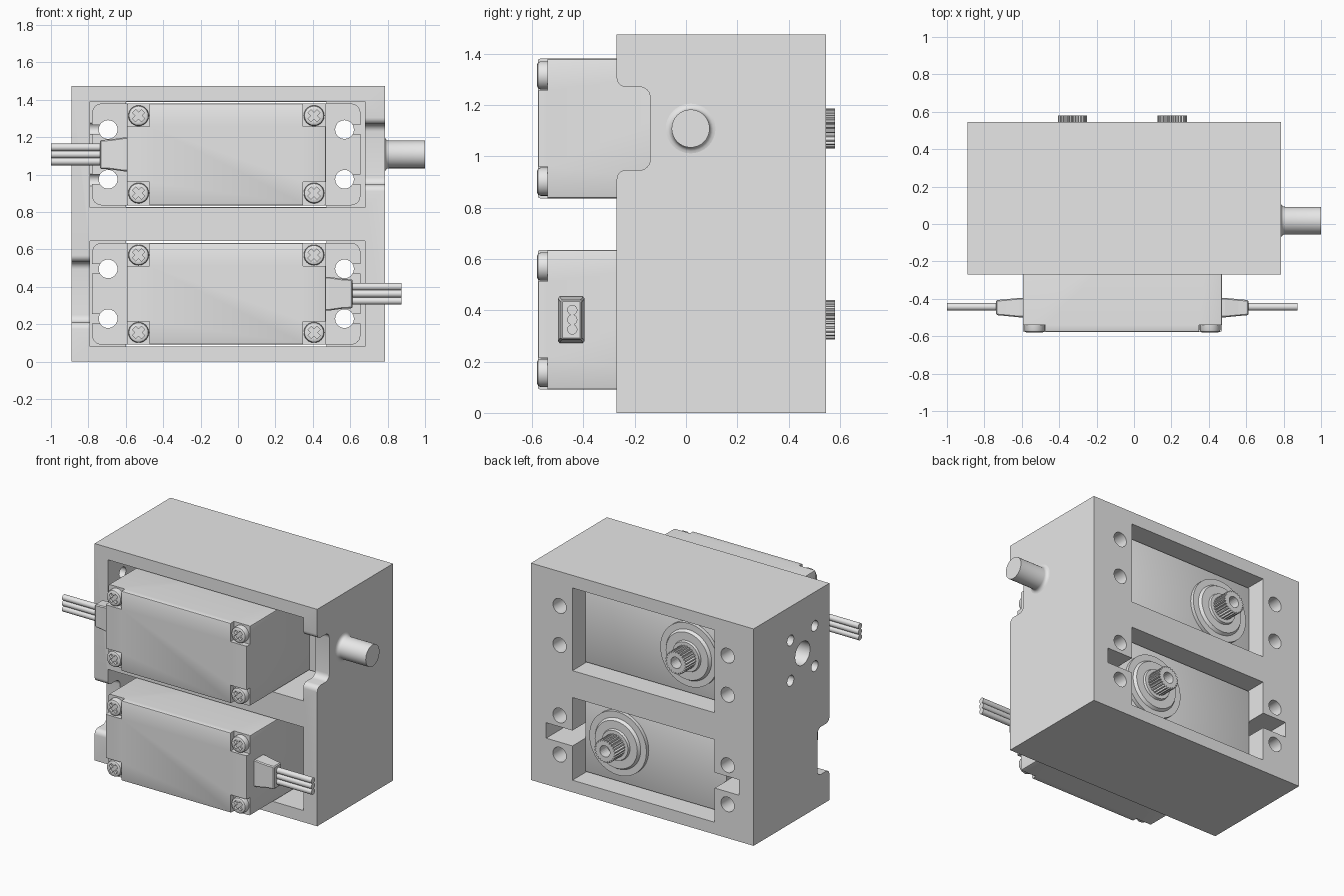
import bpy, bmesh, math
from mathutils import Vector

cube = bpy.data.objects.get("Cube")
if cube:
    bpy.data.objects.remove(cube, do_unlink=True)

grey = bpy.data.materials.new("light grey")
grey.use_nodes = True
grey.diffuse_color = (0.8, 0.8, 0.8, 1)
grey.node_tree.nodes["Principled BSDF"].inputs["Base Color"].default_value = (0.8, 0.8, 0.8, 1)


def finish(name, bm):
    bmesh.ops.recalc_face_normals(bm, faces=bm.faces)
    mesh = bpy.data.meshes.new(name)
    bm.to_mesh(mesh)
    bm.free()
    mesh.materials.append(grey)
    obj = bpy.data.objects.new(name, mesh)
    bpy.context.collection.objects.link(obj)
    return obj


def axis_point(axis, a, b, h):
    return Vector((h, a, b)) if axis == "X" else Vector((a, h, b))


def loft(name, rings):
    """Skin a list of equal-length point rings and cap both ends."""
    bm = bmesh.new()
    loops = [[bm.verts.new(p) for p in ring] for ring in rings]
    n = len(loops[0])
    for lo, hi in zip(loops, loops[1:]):
        for i in range(n):
            j = (i + 1) % n
            bm.faces.new((lo[i], lo[j], hi[j], hi[i]))
    bm.faces.new(loops[0])
    bm.faces.new(loops[-1])
    return finish(name, bm)


def prism(name, axis, points, h0, h1):
    return loft(name, [[axis_point(axis, a, b, h) for a, b in points] for h in (h0, h1)])


def box(name, x, y, z):
    x, z = sorted(x), sorted(z)
    return prism(name, "Y", [(x[0], z[0]), (x[1], z[0]), (x[1], z[1]), (x[0], z[1])], *y)


def circle(a, b, r, n=32):
    return [(a + r * math.cos(math.tau * i / n), b + r * math.sin(math.tau * i / n)) for i in range(n)]


def lathe(name, axis, a, b, profile, n=32):
    """Profile is (radius, height) pairs along the axis."""
    return loft(name, [[axis_point(axis, p, q, h) for p, q in circle(a, b, r, n)] for r, h in profile])


def apply_mod(obj, mod):
    with bpy.context.temp_override(object=obj, active_object=obj, selected_objects=[obj]):
        bpy.ops.object.modifier_apply(modifier=mod.name)


def cut(obj, *cutters):
    for c in cutters:
        mod = obj.modifiers.new("cut", "BOOLEAN")
        mod.operation, mod.solver, mod.object = "DIFFERENCE", "EXACT", c
        apply_mod(obj, mod)
        bpy.data.objects.remove(c, do_unlink=True)


def bevel(obj, width, segments=2):
    mod = obj.modifiers.new("bevel", "BEVEL")
    mod.width, mod.segments, mod.limit_method = width, segments, "ANGLE"
    apply_mod(obj, mod)


def smooth(obj):
    with bpy.context.temp_override(object=obj, active_object=obj, selected_objects=[obj],
                                   selected_editable_objects=[obj]):
        bpy.ops.object.shade_smooth_by_angle(angle=math.radians(35))


def arc(a, b, r, start, end, n=6):
    return [(a + r * math.cos(math.radians(start + (end - start) * i / n)),
             b + r * math.sin(math.radians(start + (end - start) * i / n))) for i in range(n + 1)]


MID = -0.0625                      # shared centre of both motors along x
MOTORS = {"upper": (-1, 1.108), "lower": (1, 0.363)}
FLOOR = 0.165                      # depth of the pocket floor
SHAFT_Y, SHAFT_Z = 0.018, 1.108

# Housing block with motor pockets, windows and screw holes
housing = box("housing", (-0.89, 0.785), (-0.27, 0.545), (0, 1.475))
for side, z in MOTORS.values():
    cut(housing,
        box("c", (-0.79, 0.68), (-0.4, FLOOR), (z - 0.283, z + 0.283)),
        box("c", (MID - 0.535, MID + 0.535), (0, 0.7), (z - 0.281, z + 0.281)))
    for sx in (-1, 1):
        for sz in (-1, 1):
            cut(housing, prism("c", "Y", circle(MID + sx * 0.632, z + sz * 0.133, 0.05), 0, 0.7))

# Cable slot across the back of the lower bay
cut(housing, box("c", (-0.78, 0.67), (0, 0.7), (0.315, 0.42)))

# Round-cornered notches in the front edge of each side wall
for z, x0, x1 in ((1.108, 0.6, 0.9), (0.372, -1, -0.7)):
    half = arc(-0.235, 0.197, 0.035, 180, 270) + arc(-0.18, 0.122, 0.04, 90, 0)
    outline = [(-0.4, 0.197)] + half
    points = [(y, z + d) for y, d in outline] + [(y, z - d) for y, d in reversed(outline)]
    cut(housing, prism("c", "X", points, x0, x1))

# Bearing hole and its four screw holes in one side wall
cut(housing, prism("c", "X", circle(SHAFT_Y, SHAFT_Z, 0.08), -1, -0.7))
for sy in (-1, 1):
    for sz in (-1, 1):
        cut(housing, prism("c", "X", circle(SHAFT_Y + sy * 0.13, SHAFT_Z + sz * 0.137, 0.036, 20), -1, -0.7))
smooth(housing)

# Stub shaft with a flared root
flare = [(0.097 - 0.023 * math.sin(t * math.pi / 8), 0.808 - 0.023 * math.cos(t * math.pi / 8)) for t in range(5)]
smooth(lathe("side_shaft", "X", SHAFT_Y, SHAFT_Z, [(0.097, 0.77)] + flare + [(0.074, 1.0)]))


def build_motor(label, side, z):
    def ux(u):
        return MID + side * u

    corners = [(sx, sz) for sx in (-1, 1) for sz in (-1, 1)]

    # Case with recessed corners
    case = box(label + "_motor_case", (ux(-0.532), ux(0.532)), (-0.577, 0.415), (z - 0.272, z + 0.272))
    bevel(case, 0.008)
    for sx, sz in corners:
        cut(case, box("c", (ux(sx * 0.41), ux(sx * 0.6)), (-0.7, -0.54), (z + sz * 0.148, z + sz * 0.35)))
    smooth(case)

    # Mounting flange with keyhole slots
    r = 0.05
    outline = []
    for sx, sz, a in ((1, 1, 0), (-1, 1, 90), (-1, -1, 180), (1, -1, 270)):
        outline += arc(MID + sx * (0.717 - r), z + sz * (0.272 - r), r, a, a + 90)
    flange = prism(label + "_mounting_flange", "Y", outline, 0.1, FLOOR - 0.002)
    for sx, sz in corners:
        hz = z + sz * 0.133
        cut(flange, prism("c", "Y", circle(ux(sx * 0.632), hz, 0.05), 0, 0.3),
            box("c", (ux(sx * 0.632), ux(sx * 0.8)), (0, 0.3), (hz - 0.025, hz + 0.025)))
    smooth(flange)

    # Cross-head case screws
    for i, (sx, sz) in enumerate(corners):
        x, h = ux(sx * 0.469), z + sz * 0.207
        screw = lathe(f"{label}_case_screw_{i + 1}", "Y", x, h,
                      [(0.055, -0.53), (0.055, -0.567), (0.051, -0.576), (0.043, -0.58)], 24)
        w, l = 0.012, 0.034
        cross = [(w, w), (w, l), (-w, l), (-w, w), (-l, w), (-l, -w),
                 (-w, -w), (-w, -l), (w, -l), (w, -w), (l, -w), (l, w)]
        t = math.sqrt(0.5)
        cut(screw, prism("c", "Y", [(x + (a - b) * t, h + (a + b) * t) for a, b in cross], -0.6, -0.562))
        smooth(screw)

    # Stepped bearing boss on the output side
    gx = ux(0.267)
    smooth(lathe(label + "_output_boss", "Y", gx, z,
                 [(0.215, 0.4), (0.215, 0.44), (0.172, 0.44), (0.16, 0.46),
                  (0.105, 0.46), (0.1, 0.475)], 40))

    # Splined output gear with a screw bore
    teeth = 24
    spline = []
    for i in range(teeth):
        for k, rad in ((0, 0.066), (0.3, 0.078), (0.7, 0.078)):
            t = math.tau * (i + k) / teeth
            spline.append((gx + rad * math.cos(t), z + rad * math.sin(t)))
    gear = prism(label + "_output_gear", "Y", spline, 0.46, 0.58)
    cut(gear, prism("c", "Y", circle(gx, z, 0.038, 24), 0.5, 0.7))

    # Tapered cable boot and three wires
    rings = []
    for u, hy, hz in ((0.52, 0.052, 0.09), (0.55, 0.052, 0.09), (0.62, 0.045, 0.08), (0.675, 0.04, 0.077)):
        rings.append([(ux(u), -0.447 + a * hy, z + b * hz) for a, b in ((-1, -1), (1, -1), (1, 1), (-1, 1))])
    bevel(loft(label + "_cable_boot", rings), 0.006, 1)
    for i in (-1, 0, 1):
        smooth(lathe(f"{label}_wire_{i + 2}", "X", -0.443, z + i * 0.038,
                     [(0.02, ux(0.66)), (0.02, ux(0.9375))], 16))


for label, (side, z) in MOTORS.items():
    build_motor(label, side, z)
